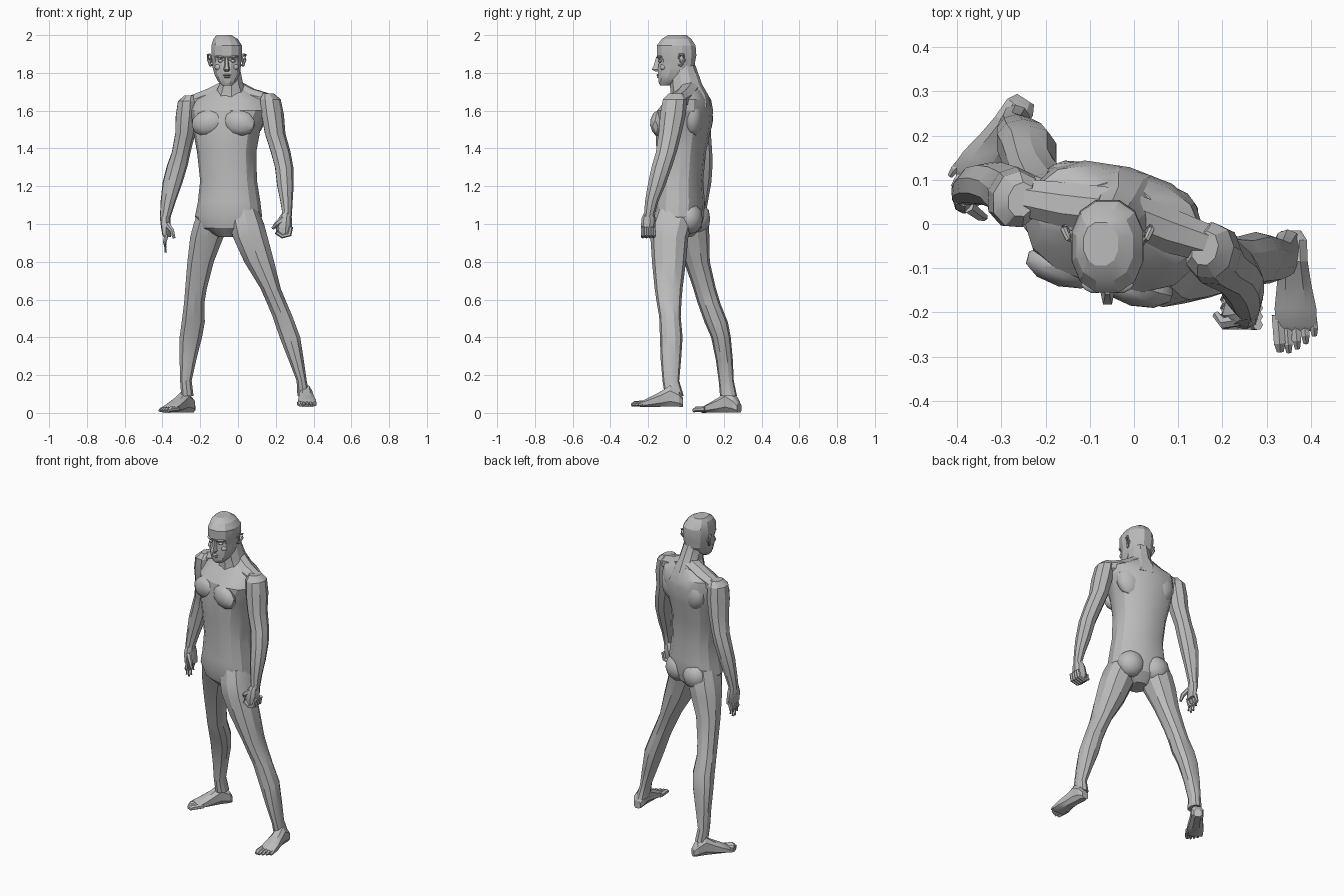
import bpy, bmesh, math
from mathutils import Vector, Matrix, Euler

skin = bpy.data.materials.new("skin_grey")
skin.diffuse_color = (0.5, 0.5, 0.5, 1)


def finish(name, bm, angle=28):
    bmesh.ops.recalc_face_normals(bm, faces=bm.faces)
    me = bpy.data.meshes.new(name)
    bm.to_mesh(me)
    bm.free()
    ob = bpy.data.objects.new(name, me)
    bpy.context.collection.objects.link(ob)
    me.materials.append(skin)
    bpy.ops.object.select_all(action='DESELECT')
    ob.select_set(True)
    bpy.context.view_layer.objects.active = ob
    bpy.ops.object.shade_smooth_by_angle(angle=math.radians(angle))
    return ob


def outline(a, b, sides, power):
    pts = []
    for i in range(sides):
        t = 2 * math.pi * (i + 0.5) / sides
        c, s = math.cos(t), math.sin(t)
        pts.append((a * math.copysign(abs(c) ** (2 / power), c),
                    b * math.copysign(abs(s) ** (2 / power), s)))
    return pts


def skin_rings(bm, rings):
    loops = [[bm.verts.new(p) for p in r] for r in rings]
    n = len(loops[0])
    for lo, hi in zip(loops, loops[1:]):
        for i in range(n):
            bm.faces.new((lo[i], lo[(i + 1) % n], hi[(i + 1) % n], hi[i]))
    bm.faces.new(loops[0])
    bm.faces.new(loops[-1])


def stack(name, rows, sides=10, power=2.2, yaw=0, angle=28):
    """Loft of level rings: (x, y, z, half width, half depth)."""
    bm = bmesh.new()
    ca, sa = math.cos(math.radians(yaw)), math.sin(math.radians(yaw))
    skin_rings(bm, [[(x + u * ca - v * sa, y + u * sa + v * ca, z)
                     for u, v in outline(a, b, sides, power)] for x, y, z, a, b in rows])
    return finish(name, bm, angle)


def add_rod(bm, points, radii, sides=6):
    """Tapered rod through several points."""
    pts = [Vector(p) for p in points]
    rings = []
    for i, p in enumerate(pts):
        d = pts[min(i + 1, len(pts) - 1)] - pts[max(i - 1, 0)]
        q = d.to_track_quat('Z', 'Y')
        rings.append([p + q @ Vector((u, v, 0)) for u, v in outline(radii[i], radii[i], sides, 2)])
    skin_rings(bm, rings)


def blob(name, loc, size, rot=(0, 0, 0), sub=2):
    bm = bmesh.new()
    m = (Matrix.Translation(loc) @ Euler([math.radians(r) for r in rot]).to_matrix().to_4x4()
         @ Matrix.Diagonal((*size, 1)))
    bmesh.ops.create_icosphere(bm, subdivisions=sub, radius=1, matrix=m)
    return finish(name, bm)


# Torso, turned so that the left shoulder leads
stack("torso", [
    (-.05, -.03, .93, .05, .06), (-.05, -.03, .98, .15, .11), (-.05, -.03, 1.04, .178, .125),
    (-.047, -.03, 1.12, .165, .122), (-.05, -.03, 1.23, .15, .115), (-.06, -.025, 1.38, .156, .125),
    (-.06, -.015, 1.5, .178, .14), (-.045, -.005, 1.6, .205, .138), (-.04, .015, 1.66, .19, .105),
    (-.035, .02, 1.71, .09, .07)], 14, 2.4, -15)
stack("neck", [
    (-.035, .02, 1.62, .13, .11), (-.035, .02, 1.68, .095, .1), (-.035, .0, 1.74, .066, .085),
    (-.05, -.015, 1.84, .06, .065)], 10, 2)

# Chest, shoulder blades and buttocks, one per side
for side, s in (("right", -1), ("left", 1)):
    turn = Matrix.Rotation(math.radians(-15), 3, 'Z')

    def at(u, v, z):
        return turn @ Vector((u, v, 0)) + Vector((-.05, -.015, z))
    blob(side + "_chest", at(.085 * s, -.108, 1.535), (.09, .045, .07), (0, s * 12, -15))
    blob(side + "_shoulder_blade", at(.095 * s, .085, 1.56), (.085, .05, .1), (0, s * 12, -15))
    blob(side + "_buttock", at(.078 * s, .055, 1.03), (.085, .072, .085), (0, 0, -15))

# Trapezius slopes from the neck to the shoulders
for side, end in (("right", (-.25, .06, 1.635)), ("left", (.17, -.045, 1.645))):
    bm = bmesh.new()
    add_rod(bm, [(-.035, .03, 1.72), ((end[0] - .04) / 2, end[1] / 2 + .012, 1.667), end],
            [.055, .055, .045], 8)
    finish(side + "_trapezius", bm)

# Arms
stack("right_arm", [
    (-.255, .055, 1.68, .03, .04), (-.265, .055, 1.65, .055, .065), (-.272, .06, 1.57, .06, .07),
    (-.28, .07, 1.48, .054, .062), (-.302, .085, 1.38, .05, .054), (-.322, .09, 1.31, .056, .05),
    (-.347, .088, 1.22, .054, .046), (-.37, .08, 1.12, .041, .036), (-.385, .072, 1.04, .029, .03),
    (-.385, .07, 1.0, .026, .036)], 9, 2.1, -15)
stack("left_arm", [
    (.16, -.055, 1.69, .03, .04), (.17, -.06, 1.66, .055, .065), (.182, -.07, 1.58, .06, .07),
    (.195, -.085, 1.48, .055, .062), (.225, -.105, 1.38, .053, .056), (.243, -.13, 1.3, .049, .055),
    (.25, -.158, 1.2, .044, .047), (.256, -.182, 1.12, .033, .036), (.26, -.195, 1.05, .025, .028),
    (.25, -.198, 1.02, .032, .033)], 9, 2.1, -15)

# Open right hand
stack("right_palm", [(-.385, .07, 1.04, .024, .03), (-.383, .068, 1.0, .024, .042),
                     (-.378, .067, .945, .02, .044), (-.375, .067, .93, .016, .04)], 8, 2.5, -15)
bm = bmesh.new()
for i, tip in enumerate((.87, .85, .853, .875)):
    y = .035 + .022 * i
    add_rod(bm, [(-.378, y, .945), (-.388, y, .905), (-.383, y - .003, tip)], [.012, .011, .007])
add_rod(bm, [(-.375, .04, 1.0), (-.35, .02, .965), (-.338, .015, .925)], [.016, .013, .008])
finish("right_fingers", bm)

# Closed left hand
stack("left_fist", [(.257, -.196, 1.06, .022, .026), (.25, -.198, 1.03, .034, .036),
                    (.242, -.2, .98, .042, .037), (.242, -.2, .945, .034, .033)], 8, 2.6, -15)
bm = bmesh.new()
for i in range(4):
    y = -.228 + .019 * i
    add_rod(bm, [(.28, y, .985), (.272, y, .945), (.235, y, .935), (.205, y, .955), (.21, y, .98)],
            [.012, .013, .012, .012, .01])
add_rod(bm, [(.24, -.215, 1.03), (.205, -.225, 1.0), (.185, -.205, .978)], [.016, .014, .009])
finish("left_fingers", bm)

# Legs
stack("left_leg", [
    (.03, -.055, 1.08, .08, .1), (.048, -.075, 1.0, .094, .108), (.065, -.088, .93, .096, .1),
    (.112, -.09, .8, .083, .09), (.172, -.092, .66, .056, .074), (.202, -.09, .59, .055, .066),
    (.236, -.085, .51, .055, .057), (.275, -.078, .4, .057, .06), (.308, -.08, .28, .042, .054),
    (.337, -.08, .17, .028, .044), (.347, -.062, .09, .034, .05)], 10, 2.3)
stack("right_leg", [
    (-.125, .0, 1.08, .085, .1), (-.145, .015, 1.0, .094, .105), (-.165, .032, .93, .092, .092),
    (-.198, .058, .8, .073, .068), (-.222, .098, .66, .06, .06), (-.232, .122, .58, .056, .06),
    (-.237, .16, .48, .064, .062), (-.25, .185, .4, .062, .052), (-.265, .203, .28, .046, .045),
    (-.276, .213, .17, .032, .04), (-.268, .225, .09, .034, .045)], 10, 2.3)


# Feet with five toes, built heel first along -y and then turned
def foot(name, heel, yaw, s):
    bm = bmesh.new()
    rows = ((0, .024, .05), (.022, .037, .085), (.07, .036, .118), (.12, .041, .085),
            (.175, .05, .056), (.215, .05, .036), (.228, .044, .024))
    skin_rings(bm, [[(u + s * y * .04, -y, h / 2 + v) for u, v in outline(w, h / 2, 8, 2.6)]
                    for y, w, h in rows])
    for i, reach in enumerate((.272, .275, .267, .255, .238)):
        x = s * (-.034 + .0195 * i)
        r = .015 if i == 0 else .011
        add_rod(bm, [(x, -.19, .02), (x + s * .004, -reach + .018, .019),
                     (x + s * .005, -reach, .011)], [r, r, r * .6])
    bm.transform(Matrix.Translation(heel) @ Matrix.Rotation(math.radians(yaw), 4, 'Z'))
    finish(name, bm)


foot("left_foot", (.355, -.015, .03), 1, 1)
foot("right_foot", (-.245, .282, 0), -33, -1)

# Head: faceted skull over a tapering jaw
stack("head", [
    (-.057, -.108, 1.733, .028, .03), (-.057, -.09, 1.755, .05, .058), (-.058, -.062, 1.79, .068, .088),
    (-.06, -.05, 1.83, .077, .1), (-.06, -.046, 1.865, .08, .098), (-.06, -.05, 1.893, .084, .108),
    (-.06, -.052, 1.945, .083, .106), (-.066, -.05, 1.98, .066, .08), (-.075, -.045, 2.0, .04, .05)],
    12, 2.3, 0, 22)

# Nose
bm = bmesh.new()
nose = [[(-.06 + u * w, y, z) for u, y in ((-1, -.135), (-.5, f), (.5, f), (1, -.135))]
        for z, w, f in ((1.885, .01, -.158), (1.84, .014, -.17), (1.818, .02, -.182), (1.808, .016, -.162))]
skin_rings(bm, nose)
finish("nose", bm)

# Brows, eyes, cheeks, lips, chin
for side, s in (("right", -1), ("left", 1)):
    x = -.06 + s * .033
    blob(side + "_brow", (x, -.139, 1.885), (.027, .017, .008), (0, s * -6, s * 14))
    blob(side + "_eye", (x, -.136, 1.863), (.014, .011, .008), (0, 0, s * 14))
    blob(side + "_cheek", (x + s * .01, -.12, 1.83), (.022, .018, .018))
    # Ear: outer rim with a lobe
    bm = bmesh.new()
    ex = -.06 + s * .086
    add_rod(bm, [(ex - s * .012, -.04, 1.872), (ex + s * .004, -.032, 1.898),
                 (ex + s * .013, -.012, 1.895), (ex + s * .011, -.008, 1.87),
                 (ex, -.026, 1.838), (ex - s * .01, -.038, 1.842)],
            [.005, .007, .008, .008, .007, .005])
    finish(side + "_ear", bm)
    blob(side + "_inner_ear", (ex - s * .003, -.024, 1.87), (.007, .013, .022), (0, 0, s * 20), 1)
blob("upper_lip", (-.058, -.144, 1.789), (.024, .014, .006))
blob("lower_lip", (-.058, -.142, 1.778), (.02, .013, .006))
blob("chin", (-.057, -.127, 1.75), (.024, .018, .016))
